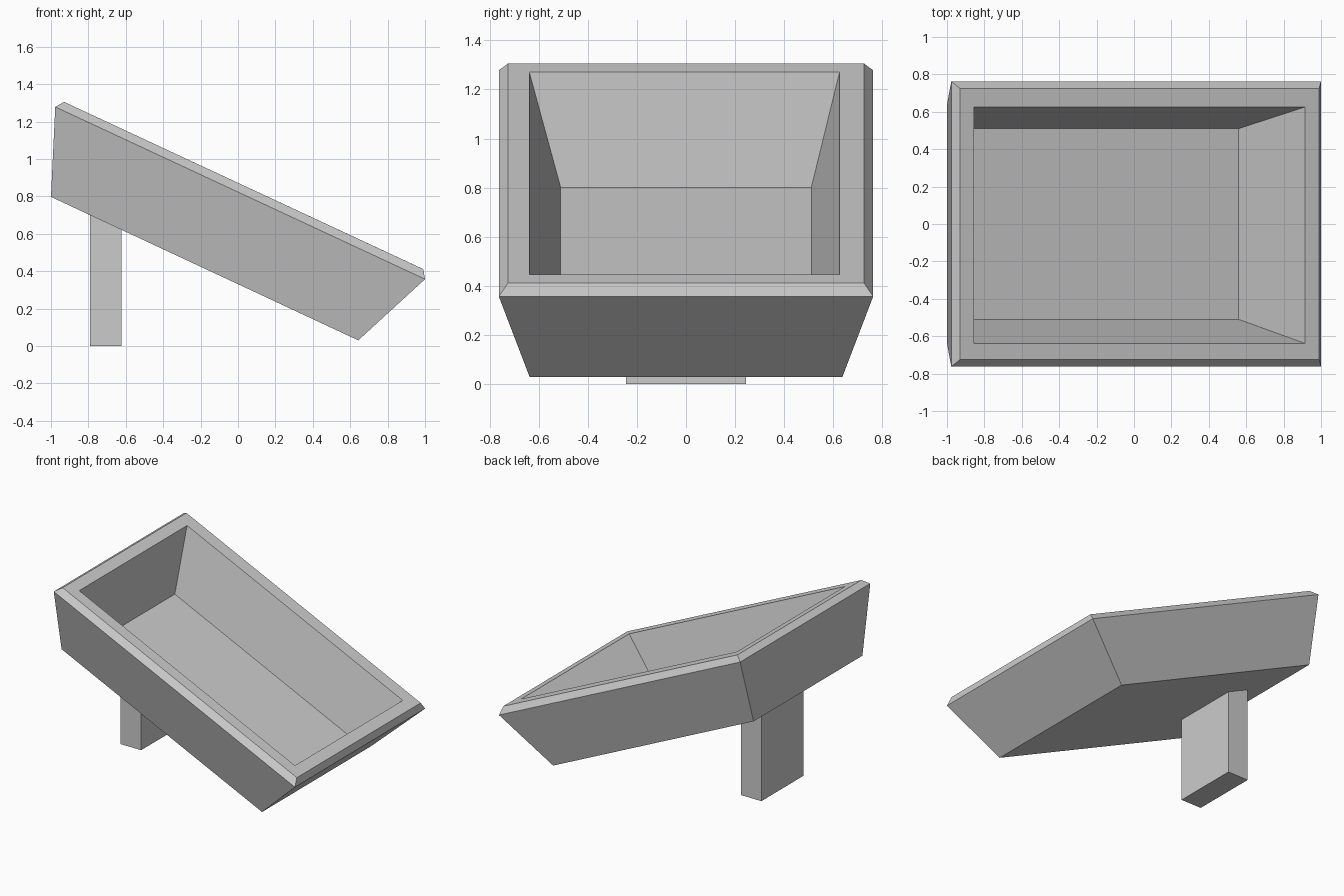
import bpy, bmesh

if "Cube" in bpy.data.objects:
    bpy.data.objects.remove(bpy.data.objects["Cube"])

def loft(name, rings):
    """Skin a stack of rectangular rings; ring = (x0, z0, x1, z1, y_front, y_back)."""
    bm = bmesh.new()
    loops = []
    for x0, z0, x1, z1, ya, yb in rings:
        loops.append([bm.verts.new(c) for c in
                      ((x0, ya, z0), (x1, ya, z1), (x1, yb, z1), (x0, yb, z0))])
    for a, b in zip(loops, loops[1:]):
        for i in range(4):
            j = (i + 1) % 4
            bm.faces.new((a[i], a[j], b[j], b[i]))
    bm.faces.new(loops[0][::-1])
    bm.faces.new(loops[-1])
    bmesh.ops.recalc_face_normals(bm, faces=bm.faces)
    mesh = bpy.data.meshes.new(name)
    bm.to_mesh(mesh)
    bm.free()
    obj = bpy.data.objects.new(name, mesh)
    bpy.context.collection.objects.link(obj)
    return obj

# Tilted tray: underside, outer wall, chamfered rim, opening, inner floor
loft("tray", [
    (-1.0, 0.797, 0.643, 0.03, -0.637, 0.637),
    (-0.977, 1.278, 1.0, 0.357, -0.762, 0.762),
    (-0.93, 1.305, 0.99, 0.411, -0.725, 0.725),
    (-0.855, 1.27, 0.913, 0.447, -0.638, 0.625),
    (-0.875, 0.80, 0.56, 0.13, -0.51, 0.51),
])

# Support leg, its top cut to the slope of the tray underside
loft("support_leg", [
    (-0.79, 0.0, -0.622, 0.0, -0.245, 0.245),
    (-0.79, 0.70, -0.622, 0.622, -0.245, 0.245),
])
